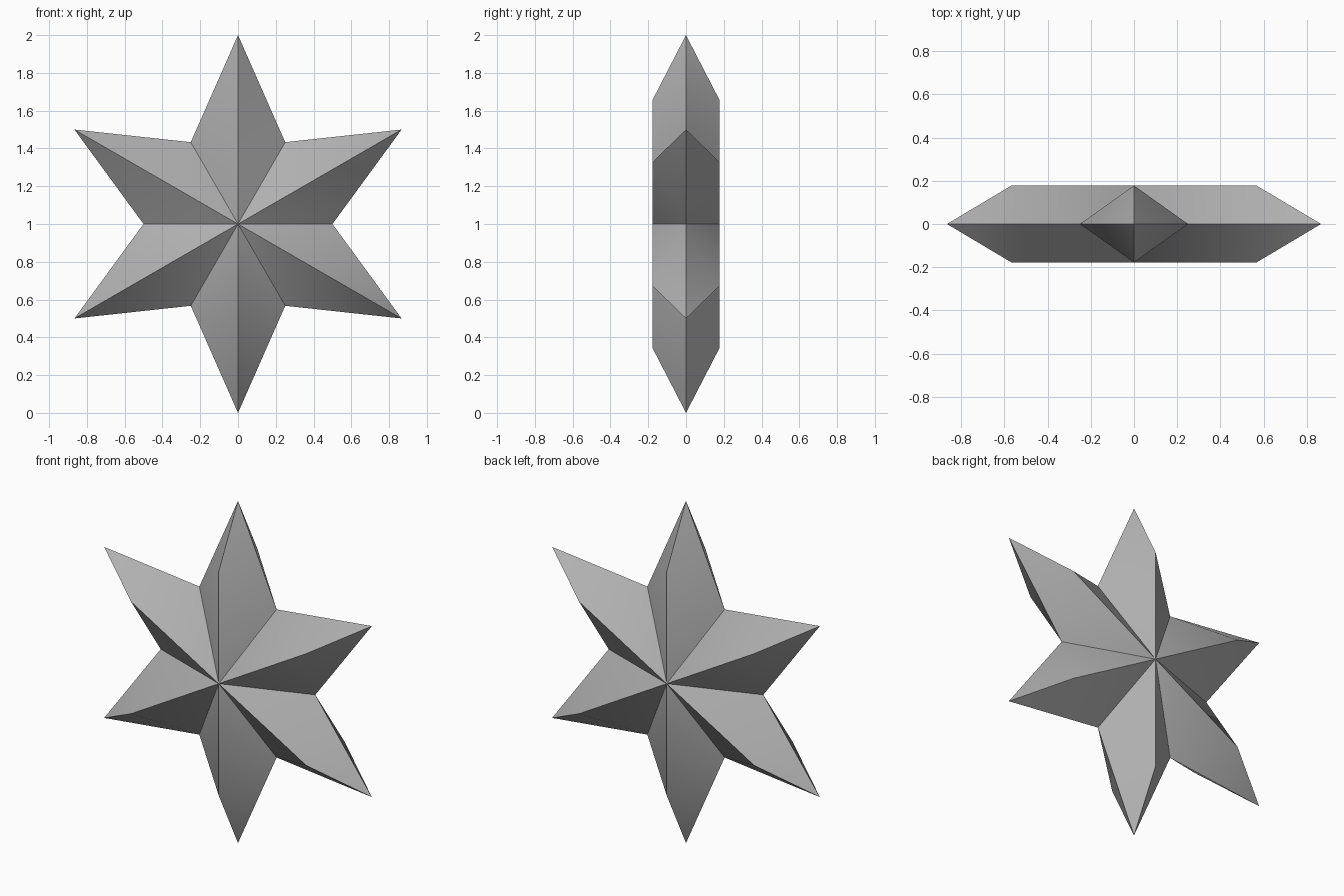
import bpy
import bmesh
from math import sin, cos, pi, radians

default = bpy.data.objects.get("Cube")
if default:
    bpy.data.objects.remove(default, do_unlink=True)

POINTS = 6
TIP, INNER, RIDGE = 1.0, 0.5, 0.655   # radii in the star's plane
DEPTH = 0.178                         # half thickness along the ridges

grey = bpy.data.materials.new("plain grey")
grey.use_nodes = True
colour = (0.44, 0.44, 0.44, 1)
grey.diffuse_color = colour
grey.node_tree.nodes["Principled BSDF"].inputs["Base Color"].default_value = colour

bm = bmesh.new()


def ring(radius, turn, y):
    """One vertex per star point, on a circle in the upright plane."""
    step = 2 * pi / POINTS
    return [bm.verts.new((radius * sin((i + turn) * step), y,
                          1 + radius * cos((i + turn) * step)))
            for i in range(POINTS)]


# Outline shared by the front and the back
tips = ring(TIP, 0, 0)
notches = ring(INNER, 0.5, 0)

# Each side: flat-topped ridges that run out from the hub, then drop to the tips
for y in (-DEPTH, DEPTH):
    hub = bm.verts.new((0, y, 1))
    ridges = ring(RIDGE, 0, y)
    for i in range(POINTS):
        for notch in (notches[i], notches[i - 1]):
            bm.faces.new((hub, ridges[i], notch))
            bm.faces.new((ridges[i], tips[i], notch))

bmesh.ops.recalc_face_normals(bm, faces=bm.faces)
mesh = bpy.data.meshes.new("six_pointed_star")
bm.to_mesh(mesh)
bm.free()
mesh.materials.append(grey)

star = bpy.data.objects.new("six_pointed_star", mesh)
bpy.context.collection.objects.link(star)

# Soften only the shallow fold near each tip
bpy.ops.object.select_all(action="DESELECT")
star.select_set(True)
bpy.context.view_layer.objects.active = star
bpy.ops.object.shade_smooth_by_angle(angle=radians(30))
